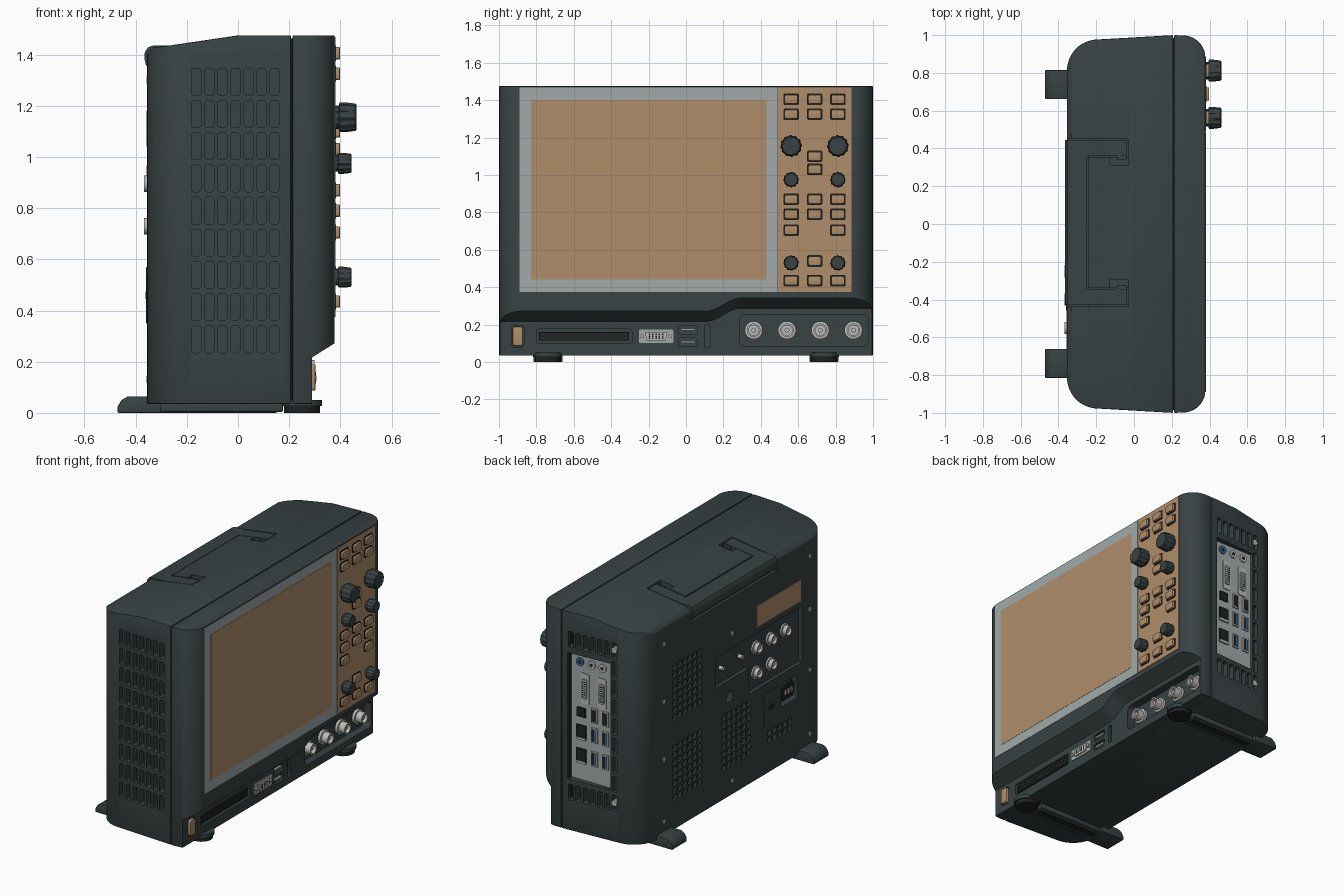
import bpy, bmesh, math
from mathutils import Vector

if "Cube" in bpy.data.objects:
    bpy.data.objects.remove(bpy.data.objects["Cube"])

def material(name, c):
    m = bpy.data.materials.new(name)
    m.diffuse_color = (*c, 1)
    m.use_nodes = True
    m.node_tree.nodes["Principled BSDF"].inputs["Base Color"].default_value = m.diffuse_color
    return m

DARK = material("dark_casing", (.040, .054, .056))
BLACK = material("black_plastic", (.013, .016, .017))
GREY = material("light_grey", (.36, .40, .40))
METAL = material("metal", (.50, .50, .48))
TAN = material("tan", (.43, .27, .145))
BLUE = material("blue", (.05, .14, .30))

def place(axis, u, v, w):
    return Vector({'x': (w, u, v), 'y': (u, w, v), 'z': (u, v, w)}[axis])

def finish(name, bm, mat):
    bmesh.ops.recalc_face_normals(bm, faces=bm.faces)
    me = bpy.data.meshes.new(name)
    bm.to_mesh(me)
    bm.free()
    ob = bpy.data.objects.new(name, me)
    bpy.context.collection.objects.link(ob)
    me.materials.append(mat)
    return ob

def prisms(name, polys, axis, a, b, mat=DARK, bevel=0):
    """Extrude each outline along an axis from a to b."""
    bm = bmesh.new()
    for p in polys:
        lo = [bm.verts.new(place(axis, u, v, a)) for u, v in p]
        hi = [bm.verts.new(place(axis, u, v, b)) for u, v in p]
        bm.faces.new(lo)
        bm.faces.new(hi[::-1])
        for i in range(len(p)):
            j = (i + 1) % len(p)
            bm.faces.new((lo[i], lo[j], hi[j], hi[i]))
    ob = finish(name, bm, mat)
    if bevel:
        modify(ob, 'BEVEL', width=bevel, segments=2, limit_method='ANGLE', angle_limit=.7)
    return ob

def modify(ob, kind, **kw):
    m = ob.modifiers.new(kind, kind)
    for k, v in kw.items():
        setattr(m, k, v)
    bpy.context.view_layer.objects.active = ob
    bpy.ops.object.modifier_apply(modifier=m.name)

def boolean(ob, cutter, op='DIFFERENCE'):
    modify(ob, 'BOOLEAN', object=cutter, operation=op, solver='EXACT')
    bpy.data.objects.remove(cutter)

def cut(ob, polys, axis, a, b):
    boolean(ob, prisms("cutter", polys, axis, a, b))

def arc(cu, cv, r, a0, a1, n):
    return [(cu + r * math.cos(math.radians(a0 + (a1 - a0) * i / n)),
             cv + r * math.sin(math.radians(a0 + (a1 - a0) * i / n))) for i in range(n + 1)]

def rrect(cu, cv, w, h, r=.01, n=3):
    w, h = w / 2 - r, h / 2 - r
    return [p for k, (s, t) in enumerate([(1, 1), (-1, 1), (-1, -1), (1, -1)])
            for p in arc(cu + s * w, cv + t * h, r, 90 * k, 90 * k + 90, n)]

def box(u0, u1, v0, v1):
    return [(u0, v0), (u1, v0), (u1, v1), (u0, v1)]

def disc(u, v, r, n=20):
    return arc(u, v, r, 0, 360, n)[:-1]

def lathe(name, spots, x0, sign, prof, mat, n=24, flute=0):
    """Turned parts facing along x; prof holds (radius, height)."""
    bm = bmesh.new()
    for y, z in spots:
        rings = []
        for r, h in prof:
            f = [r * (1 - flute * (i % 4 > 1)) for i in range(n)]
            rings.append([bm.verts.new((x0 + sign * h, y + f[i] * math.cos(2 * math.pi * i / n),
                                        z + f[i] * math.sin(2 * math.pi * i / n))) for i in range(n)])
        for p, q in zip(rings, rings[1:]):
            for i in range(n):
                j = (i + 1) % n
                bm.faces.new((p[i], p[j], q[j], q[i]))
        bm.faces.new(rings[0])
        bm.faces.new(rings[-1])
    return finish(name, bm, mat)

# Casing: plan outline crossed with side profile, split at the seam
half = arc(.26, .88, .118, 0, 90, 10) + [(.21, 1)] + arc(-.19, .812, .165, 90, 180, 12)
plan = half + [(x, -y) for x, y in half[::-1]]
rear = prisms("rear_shell", [plan], 'z', -.1, 1.7)
boolean(rear, prisms("cutter", [[(-.4, .035), (.207, .035), (.207, 1.475), (0, 1.475), (-.27, 1.435),
        (-.33, 1.428), (-.355, 1.405), (-.4, 1.36)]], 'y', -1.2, 1.2), 'INTERSECT')
front = prisms("front_bezel", [plan], 'z', -.1, 1.7)
boolean(front, prisms("cutter", [box(.213, .5, .035, 1.475)], 'y', -1.2, 1.2), 'INTERSECT')
for o in (rear, front):
    modify(o, 'BEVEL', width=.005, segments=2, limit_method='ANGLE', angle_limit=.7)
prisms("seam_core", [box(.16, .225, .05, 1.462)], 'y', -.985, .985, BLACK)

# Sloped connector ledge along the bottom of the front
def ease(t):
    t = min(max(t, 0), 1)
    return t * t * (3 - 2 * t)
edge = [(.11 + .18 * i / 8, .217 + .07 * ease(i / 8)) for i in range(9)]
ledge = prisms("cutter", [[(-1.1, -.1), (-1.1, .217)] + edge + [(1.1, .287), (1.1, -.1)]], 'x', .29, .40)
for v in ledge.data.vertices:
    if v.co.x > .35 and v.co.z > 0:
        v.co.z += .069
boolean(front, ledge)
cut(front, [rrect(.63, .17, .69, .17, .03, 5)], 'x', .238, .6)
cut(front, [rrect(-.545, .138, .51, .075), rrect(.115, .138, .03, .12),
            rrect(.01, .172, .1, .045), rrect(.01, .105, .1, .045), rrect(-.9, .138, .066, .115, .015)], 'x', .272, .6)

# Side vents; the far side wraps around the port plate
slots = [(-.163 + .051 * i, .287 + .1258 * j, i, j) for i in range(7) for j in range(9)]
cut(rear, [rrect(x, z, .035, .105) for x, z, i, j in slots], 'y', -1.1, -.945)
cut(rear, [rrect(x, z, .035, .105) for x, z, i, j in slots if i == 0 or j in (0, 8)]
    + [box(-.137, .165, .372, 1.203)], 'y', .95, 1.1)

# Back vents
vents = []
for y0, z0, rows, cols in [(.34, .75, 8, 6), (.34, .22, 8, 6), (-.17, .22, 8, 6), (-.60, .22, 2, 5)]:
    vents += [rrect(y0 + .025 + .052 * i, z0 + .025 + .047 * j, .036, .037, .006, 2)
              for i in range(cols) for j in range(rows)]
    prisms("vent_mesh", [box(y0, y0 + .052 * cols, z0, z0 + .047 * rows)], 'x', -.337, -.325, DARK)
    prisms("vent_fins", [box(y0 + .022 + .052 * i, y0 + .034 + .052 * i, z0, z0 + .047 * rows)
           for i in range(cols)], 'x', -.341, -.33, GREY)
cut(rear, vents, 'x', -.4, -.33)

# Back recesses: connector panel, power inlet, hatch, lock slot
cut(rear, [[(.2, 1), (.2, .8), (-.15, .8), (-.15, .63), (-.7, .63), (-.7, 1)]], 'x', -.5, -.33)
cut(rear, [rrect(-.57, .49, .17, .15), rrect(.05, .69, .07, .06)], 'x', -.5, -.31)
prisms("power_inlet", [rrect(-.57, .49, .12, .10, .02)], 'x', -.345, -.30, BLACK)
prisms("inlet_pins", [box(y - .006, y + .006, .475, .505) for y in (-.6, -.57, -.54)], 'x', -.355, -.34, METAL)
prisms("fuse_hatch", [rrect(-.38, .46, .16, .22)], 'x', -.359, -.34, DARK, .003)
prisms("hatch_latch", [rrect(-.38, .46, .06, .03)], 'x', -.361, -.35, BLACK)
prisms("rating_label", [box(-.69, -.23, 1.04, 1.18)], 'x', -.357, -.35, TAN)
screws = [(.74, z) for z in (1.3, .92, .54, .13)] + [(-.78, z) for z in (1.3, .95, .55, .13)] + \
         [(.03, 1.1), (.03, .13), (.12, .9), (-.08, .9)]
prisms("back_screws", [disc(y, z, .014, 12) for y, z in screws], 'x', -.358, -.32, METAL)

# Coaxial sockets, front and back
socket = [(.048, 0), (.048, .018), (.036, .02), (.036, .062), (.027, .062), (.027, .02),
          (.013, .02), (.013, .05), (.005, .052)]
lathe("input_sockets", [(y, .17) for y in (.362, .54, .718, .895)], .237, 1, socket, METAL)
lathe("rear_sockets", [(y, .895) for y in (-.25, -.4, -.55)] + [(-.25, .73), (-.4, .73)],
      -.329, -1, [(r * .9, h * .62) for r, h in socket], METAL)

# Carry handle let into the top rear edge
hw = .006
cut(rear, [box(-.5, -.25 + hw, -.43 - hw, .445 + hw)], 'z', 1.335, 1.6)
for lo, hi, hook in [(.36, .445, .31), (-.43, -.345, -.295)]:
    cut(rear, [box(-.3, -.03, lo - hw, hi + hw)], 'z', 1.37, 1.6)
    cut(rear, [box(-.13, -.03, min(hook, lo - .001), max(hook, hi + .001))], 'z', 1.40, 1.6)
    prisms("handle_arm", [[(-.26, 1.37), (-.05, 1.40), (-.037, 1.42), (-.037, 1.468), (-.26, 1.436)]], 'y', lo, hi)
    inner = (lo - .022, lo + .01) if lo > 0 else (hi - .01, hi + .022)
    prisms("handle_hinge", [box(-.09, -.04, 1.40, 1.455)], 'y', *inner)
prisms("handle_bar", [[(-.25, 1.436), (-.33, 1.436), (-.352, 1.428), (-.364, 1.41), (-.366, 1.385),
       (-.36, 1.36), (-.345, 1.342), (-.25, 1.337)]], 'y', -.43, .445)

# Screen and control panel
prisms("screen_frame", [box(-.89, .488, .375, 1.468)], 'x', .37, .380, GREY)
prisms("display", [box(-.828, .43, .44, 1.402)], 'x', .37, .3815, TAN)
prisms("control_panel", [box(.492, .885, .375, 1.468)], 'x', .37, .381, TAN)
C = (.562, .688, .812)
keys = [(y, z) for z in (1.405, 1.325, .87, .79, .435) for y in C] + \
       [(C[0], .705), (C[2], .705), (C[1], 1.10), (C[1], 1.03), (C[1], .54)]
prisms("key_surrounds", [rrect(y, z, .084, .062) for y, z in keys], 'x', .37, .3835, BLACK)
prisms("keys", [rrect(y, z, .070, .048) for y, z in keys], 'x', .37, .398, TAN, .003)
knob = [(.8, 0), (.8, .012), (1, .014), (1, .035), (.92, .066), (.84, .07)]
lathe("large_knobs", [(y, 1.155) for y in (C[0], C[2])], .38, 1, [(r * .058, h * 1.18) for r, h in knob], DARK, 48, .07)
lathe("small_knobs", [(y, z) for y in (C[0], C[2]) for z in (.975, .53)], .38, 1,
      [(r * .041, h * .9) for r, h in knob], DARK, 48, .07)

# Lower front: power button, pin header, D-socket, twin ports
prisms("power_button", [rrect(-.9, .138, .054, .102, .012)], 'x', .26, .302, TAN, .003)
prisms("header_body", [box(-.785, -.305, .115, .161)], 'x', .26, .282, BLACK)
prisms("header_pins", [box(-.774 + .0235 * i, -.768 + .0235 * i, z - .003, z + .003)
       for i in range(20) for z in (.128, .148)], 'x', .28, .287, DARK)
prisms("d_socket_flange", [rrect(-.16, .137, .185, .072, .008)], 'x', .28, .294, GREY)
prisms("d_socket_shell", [[(-.22, .16), (-.1, .16), (-.11, .114), (-.21, .114)]], 'x', .28, .304, METAL)
prisms("d_socket_holes", [disc(-.195 + .0175 * i, z, .005, 8) for i in range(5) for z in (.127, .137, .148)],
       'x', .29, .305, BLACK)
prisms("d_socket_nuts", [disc(y, .137, .011, 6) for y in (-.235, -.085)], 'x', .28, .307, METAL)
prisms("port_tongues", [box(-.028, .048, z, z + .012) for z in (.168, .101)], 'x', .26, .287, GREY)

# Port plate on the far side
prisms("port_plate", [box(-.135, .163, .374, 1.2)], 'y', .93, .964, GREY)
prisms("audio_jacks", [disc(x, 1.15, .027) for x in (.01, -.07)], 'y', .95, .974, METAL)
prisms("blue_jack", [disc(.095, 1.15, .027)], 'y', .95, .974, BLUE)
prisms("jack_holes", [disc(x, 1.15, .012, 12) for x in (.095, .01, -.07)], 'y', .95, .975, BLACK)
prisms("video_flanges", [rrect(x, .98, .06, .20, .008) for x in (.06, -.065)], 'y', .95, .970, METAL)
prisms("video_sockets", [rrect(x, .98, .036, .13, .008) for x in (.06, -.065)], 'y', .95, .978, GREY)
prisms("video_holes", [disc(x + d, .93 + .014 * k, .004, 6) for x in (.06, -.065) for d in (-.009, 0, .009)
       for k in range(8)], 'y', .95, .979, BLACK)
prisms("network_sockets", [box(.05, .12, z - .045, z + .045) for z in (.69, .535)] +
       [box(.055, .115, .79, .85)], 'y', .95, .974, BLACK)
prisms("network_rims", [box(.05, .12, z - .05, z - .035) for z in (.69, .535)], 'y', .95, .976, METAL)
usb = [(x, z) for x in (-.01, -.09) for z in (.82, .69, .535)]
prisms("side_port_shells", [box(x - .022, x + .022, z - .048, z + .048) for x, z in usb], 'y', .95, .974, METAL)
prisms("side_port_mouths", [box(x - .016, x + .016, z - .04, z + .04) for x, z in usb], 'y', .95, .9745, BLACK)
prisms("side_port_tongues", [box(x - .012, x, z - .036, z + .036) for x, z in usb if z < .8], 'y', .95, .975, BLUE)
prisms("plate_screws", [disc(-.16, z, .02, 12) for z in (1.295, .287)], 'y', .94, .978, METAL)

# Feet: front pad, rail and rear wedge on each side
for y in (-.738, .738):
    prisms("foot_pad", [disc(.25, y, .079, 32)], 'z', .026, .05)
    prisms("foot_sole", [disc(.25, y, .070, 32)], 'z', 0, .026, BLACK)
    prisms("foot_rail", [box(-.38, .175, y - .055, y + .055)], 'z', .004, .036, DARK, .004)
    prisms("foot_tread", [box(-.34, .15, y - .02, y + .02)], 'z', 0, .02, BLACK)
    prisms("rear_foot", [[(-.47, 0), (-.47, .025), (-.455, .05), (-.43, .065), (-.352, .065), (-.352, .036),
           (-.30, .036), (-.30, 0)]], 'y', y - .077, y + .077, DARK, .004)

# Smooth shading with hard edges kept
bpy.ops.object.select_all(action='SELECT')
bpy.ops.object.shade_smooth_by_angle(angle=math.radians(30))
